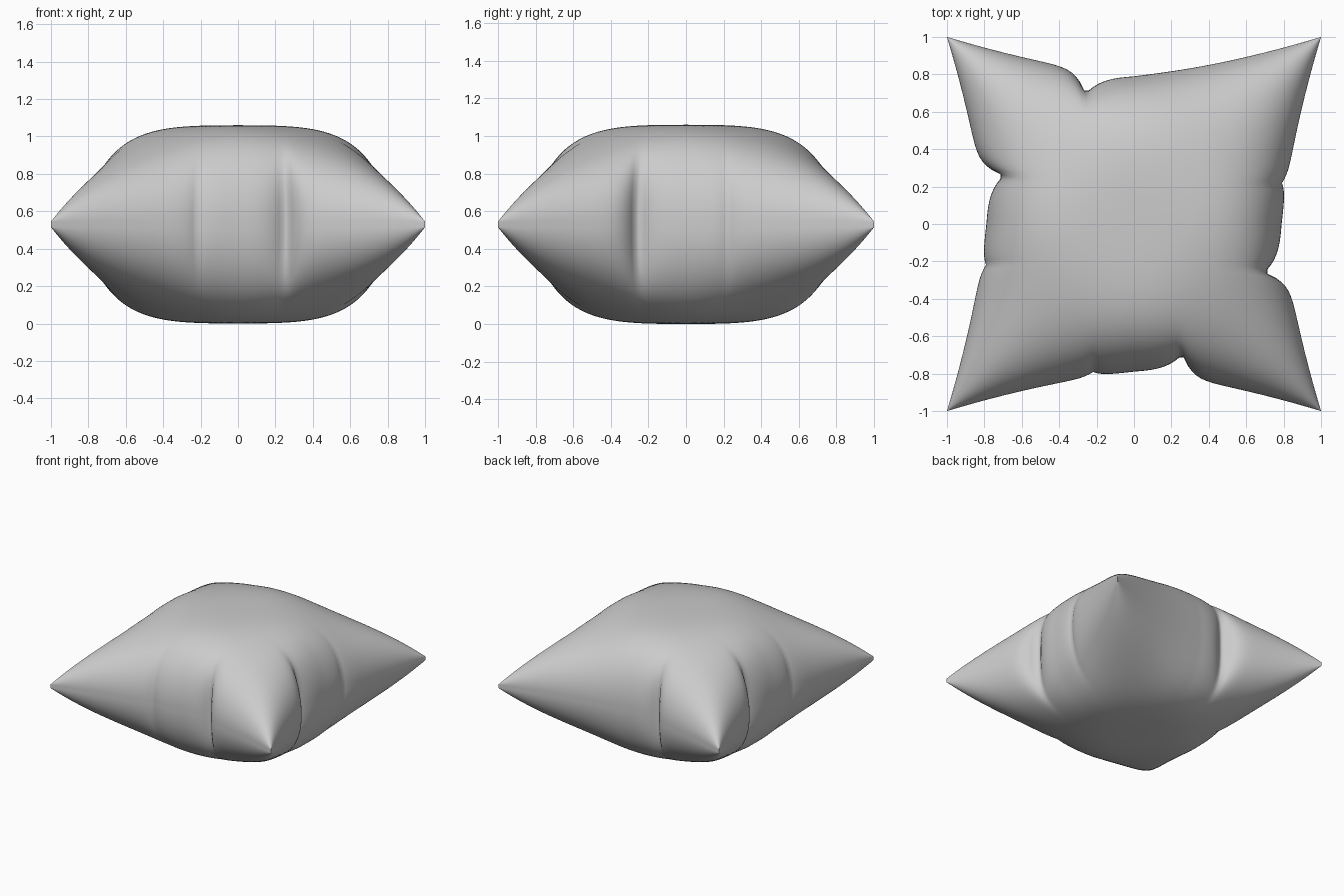
import bpy, bmesh, math

cube = bpy.data.objects.get("Cube")
if cube:
    bpy.data.objects.remove(cube, do_unlink=True)

N = 128            # grid cells per side
HALF = 0.53        # half thickness at the centre
SEAM = 0.015       # half thickness of the seam


def waist(s):
    """Inward sweep of each side between the corners."""
    return 0.8 + 0.2 * abs(s) ** 1.5


def pinch(s, minor):
    """Deep fold beside one corner, shallow fold on the other half."""
    d = s - 0.26
    deep = 0.14 * math.exp(-abs(d) / (0.1 if d < 0 else 0.05))
    return deep + minor * math.exp(-abs(s + 0.22) / 0.05)


def side(u, s, minor):
    """Position across the cushion; folds fade away from the seam."""
    return u * (waist(s) - pinch(s, minor) * (1 - s * s) * abs(u) ** 6)


def dome(u):
    """Gently domed top with steep flanks."""
    return math.sqrt(max(1 - 0.1 * u ** 2 - 0.9 * u ** 4, 0))


def surface(u, v):
    # folds gather towards two opposite corners
    x = side(u, -v if u > 0 else v, 0.03)
    y = side(v, -u if v > 0 else u, 0.0 if v > 0 else 0.03)
    # corners slim down into straight cones
    corner = (u * v) ** 2
    slim = 1 - 0.32 * corner / (corner + 0.15)
    return x, y, SEAM + (HALF - SEAM) * dome(u) * dome(v) * slim


# Upper half of the cushion, with finer cells towards the seam
bm = bmesh.new()
steps = [math.sin(math.pi * (i / N - 0.5)) for i in range(N + 1)]
rows = [[bm.verts.new(surface(u, v)) for u in steps] for v in steps]
for a, b in zip(rows, rows[1:]):
    for i in range(N):
        bm.faces.new((a[i], a[i + 1], b[i + 1], b[i]))

# Narrow seam wall down to the mirror plane
rim = [e for e in bm.edges if e.is_boundary]
wall = bmesh.ops.extrude_edge_only(bm, edges=rim)["geom"]
for vert in wall:
    if isinstance(vert, bmesh.types.BMVert):
        vert.co.z = 0
bmesh.ops.recalc_face_normals(bm, faces=bm.faces)
if rows[N // 2][N // 2].normal.z < 0:
    bmesh.ops.reverse_faces(bm, faces=bm.faces)

mesh = bpy.data.meshes.new("cushion")
bm.to_mesh(mesh)
bm.free()
cushion = bpy.data.objects.new("cushion", mesh)
cushion.location.z = HALF
bpy.context.collection.objects.link(cushion)

# Lower half
mirror = cushion.modifiers.new("lower_half", "MIRROR")
mirror.use_axis = (False, False, True)
mirror.merge_threshold = 0.0001

# Plain fabric
fabric = bpy.data.materials.new("light_grey_fabric")
fabric.use_nodes = True
grey = (0.6, 0.6, 0.6, 1)
fabric.diffuse_color = grey
fabric.node_tree.nodes["Principled BSDF"].inputs["Base Color"].default_value = grey
mesh.materials.append(fabric)

for poly in mesh.polygons:
    poly.use_smooth = True
